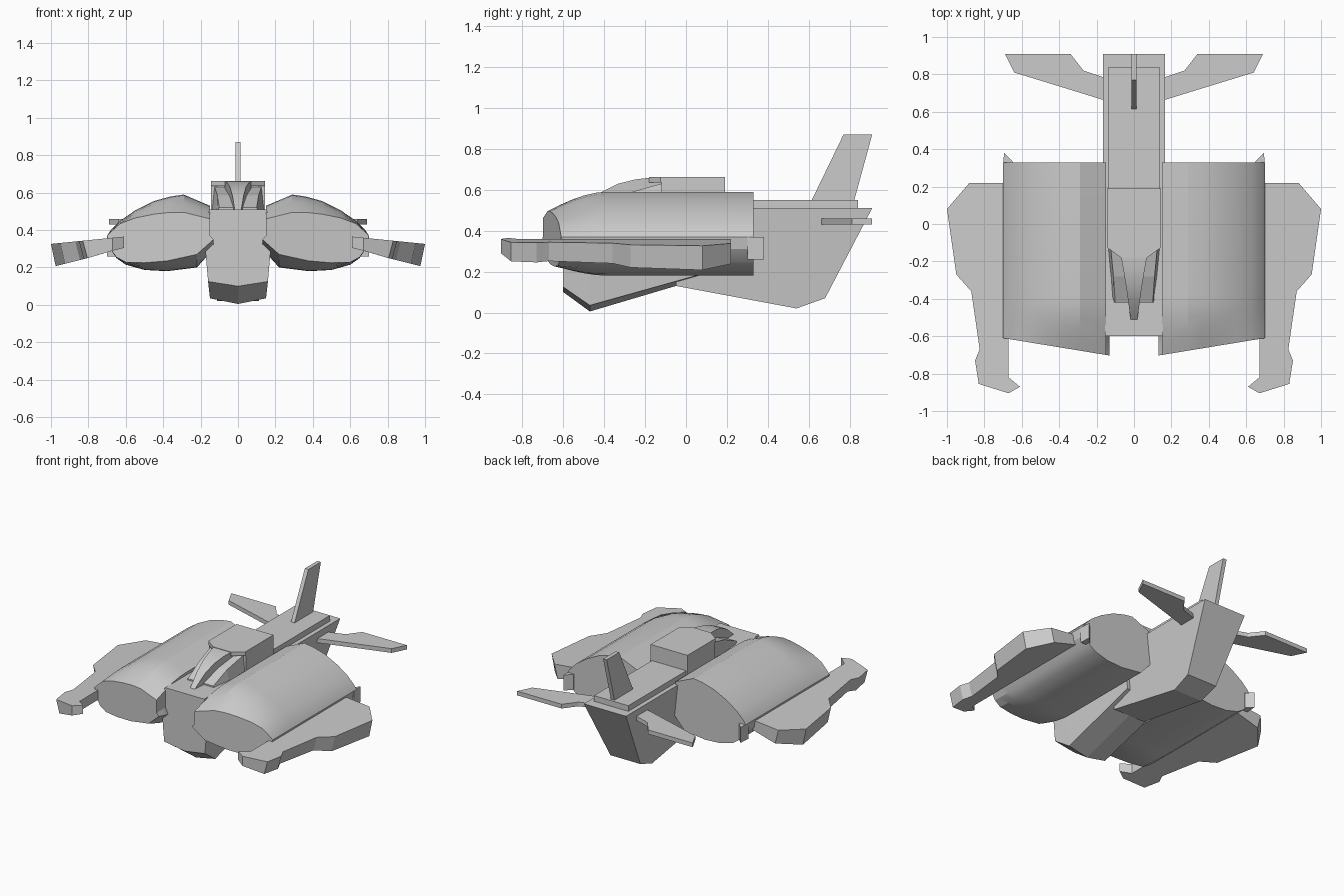
import bpy
import bmesh
import math

if "Cube" in bpy.data.objects:
    bpy.data.objects.remove(bpy.data.objects["Cube"], do_unlink=True)

GREY = (0.6, 0.6, 0.6, 1.0)
grey = bpy.data.materials.new("hull grey")
grey.diffuse_color = GREY
grey.use_nodes = True
grey.node_tree.nodes["Principled BSDF"].inputs["Base Color"].default_value = GREY


def loft(name, sections, mirror=False, smooth=False):
    """Skin a closed solid through rings that have equal point counts."""
    bm = bmesh.new()
    rings = [[bm.verts.new(p) for p in section] for section in sections]
    n = len(rings[0])
    for a, b in zip(rings, rings[1:]):
        for i in range(n):
            j = (i + 1) % n
            bm.faces.new((a[i], a[j], b[j], b[i]))
    bm.faces.new(rings[0])
    bm.faces.new(rings[-1])
    bmesh.ops.recalc_face_normals(bm, faces=bm.faces)
    mesh = bpy.data.meshes.new(name)
    bm.to_mesh(mesh)
    bm.free()
    mesh.materials.append(grey)
    ob = bpy.data.objects.new(name, mesh)
    bpy.context.collection.objects.link(ob)
    if mirror:
        ob.modifiers.new("Mirror", "MIRROR")
    if smooth:
        bpy.ops.object.select_all(action="DESELECT")
        ob.select_set(True)
        bpy.context.view_layer.objects.active = ob
        bpy.ops.object.shade_smooth_by_angle(angle=math.radians(22))


def ring(y, half):
    """Symmetric ring at y from one side's (x, z) points, listed top to bottom."""
    other = [(-x, z) for x, z in reversed(half) if x > 0]
    return [(x, y, z) for x, z in half + other]


def box(name, x, y0, y1, z0, z1):
    loft(name, [ring(y, [(x, z1), (x, z0)]) for y in (y0, y1)])


# Forward hull with a shallow keel
loft("forward_hull", [
    ring(-0.60, [(0.155, 0.51), (0.175, 0.30), (0.16, 0.125), (0, 0.10)]),
    ring(-0.47, [(0.155, 0.51), (0.175, 0.30), (0.15, 0.035), (0, 0.005)]),
    ring(0.12, [(0.155, 0.51), (0.17, 0.35), (0.155, 0.20), (0, 0.18)]),
])

# Rear hull, a side profile that narrows towards the bottom
rear_profile = [(-0.05, 0.51), (-0.05, 0.13), (0.54, 0.02), (0.68, 0.07), (0.91, 0.51)]
loft("rear_hull", [[(s * (0.11 + 0.11 * z), y, z) for y, z in rear_profile]
                   for s in (-1, 1)])
box("spine_deck", 0.135, -0.1, 0.84, 0.50, 0.55)

# Side engine nacelles: x, full height and height at the slanted nose
nacelle = [
    (0.15, 0.53, 0.46), (0.29, 0.59, 0.495), (0.36, 0.58, 0.495),
    (0.45, 0.555, 0.485), (0.55, 0.505, 0.465), (0.63, 0.45, 0.435),
    (0.68, 0.40, 0.39), (0.70, 0.37, 0.37), (0.69, 0.31, 0.31),
    (0.65, 0.25, 0.255), (0.60, 0.215, 0.228), (0.50, 0.187, 0.225),
    (0.38, 0.18, 0.235), (0.22, 0.20, 0.27), (0.13, 0.30, 0.35),
    (0.15, 0.37, 0.37),
]


def nacelle_ring(t):
    """Ring blending from the nose (t = 0) to the full section (t = 1)."""
    swell = math.sin(t * math.pi / 2)
    pts = []
    for x, full, nose in nacelle:
        y_nose = -0.70 + 0.09 * (x - 0.15) / 0.55
        pts.append((x, y_nose + (-0.38 - y_nose) * t, nose + (full - nose) * swell))
    return pts


loft("nacelle", [nacelle_ring(i / 5) for i in range(6)]
     + [[(x, 0.33, z) for x, z, _ in nacelle]], mirror=True, smooth=True)

# Small flared tips on the outer rear edge of the nacelles
tip = [(0.65, 0.30), (0.65, 0.335), (0.695, 0.38), (0.70, 0.30)]
loft("nacelle_rear_tip", [[(x, y, z) for x, y in tip] for z in (0.26, 0.37)], mirror=True)

# Outer wing pods, drooping and thickening outwards
pod = [
    (0.65, 0.22), (0.88, 0.22), (1.0, 0.08), (0.95, -0.27), (0.87, -0.36),
    (0.825, -0.67), (0.85, -0.73), (0.83, -0.855), (0.67, -0.905),
    (0.61, -0.87), (0.67, -0.82), (0.67, -0.55), (0.65, -0.5),
]
loft("wing_pod", [
    [(x, y, 0.365 - 0.10 * (x - 0.61)) for x, y in pod],
    [(x - 0.025 * (x > 0.8), y, 0.305 - 0.25 * (x - 0.61)) for x, y in pod],
], mirror=True)

# Cockpit: low shoulders, raised tapering canopy and rear housing
shoulders = [(-0.42, 0.10, 0.52), (-0.28, 0.11, 0.585), (-0.12, 0.125, 0.63), (0.0, 0.13, 0.64)]
loft("cockpit_shoulders", [ring(y, [(x, z), (x + 0.015, 0.49)]) for y, x, z in shoulders])
canopy = [(-0.51, 0.018, 0.51), (-0.42, 0.03, 0.585), (-0.33, 0.043, 0.63),
          (-0.25, 0.056, 0.65), (-0.17, 0.07, 0.66), (0.0, 0.09, 0.66)]
loft("canopy", [ring(y, [(x, z), (x * 0.75, 0.49)]) for y, x, z in canopy], smooth=True)
box("cockpit_housing", 0.145, -0.12, 0.19, 0.49, 0.645)
roof = [(0.07, -0.18), (0.145, -0.125), (0.145, 0.19),
        (-0.145, 0.19), (-0.145, -0.125), (-0.07, -0.18)]
loft("cockpit_roof", [[(x, y, z) for x, y in roof] for z in (0.635, 0.662)])

# Upright tail fin
fin = [(0.61, 0.54), (0.77, 0.87), (0.91, 0.87), (0.82, 0.54)]
loft("tail_fin", [[(x, y, z) for y, z in fin] for x in (-0.014, 0.014)])

# Flat tailplanes
tailplane = [(0.12, 0.65), (0.64, 0.81), (0.69, 0.91),
             (0.34, 0.91), (0.27, 0.82), (0.12, 0.77)]
loft("tailplane", [[(x, y, z) for x, y in tailplane] for z in (0.43, 0.46)], mirror=True)
